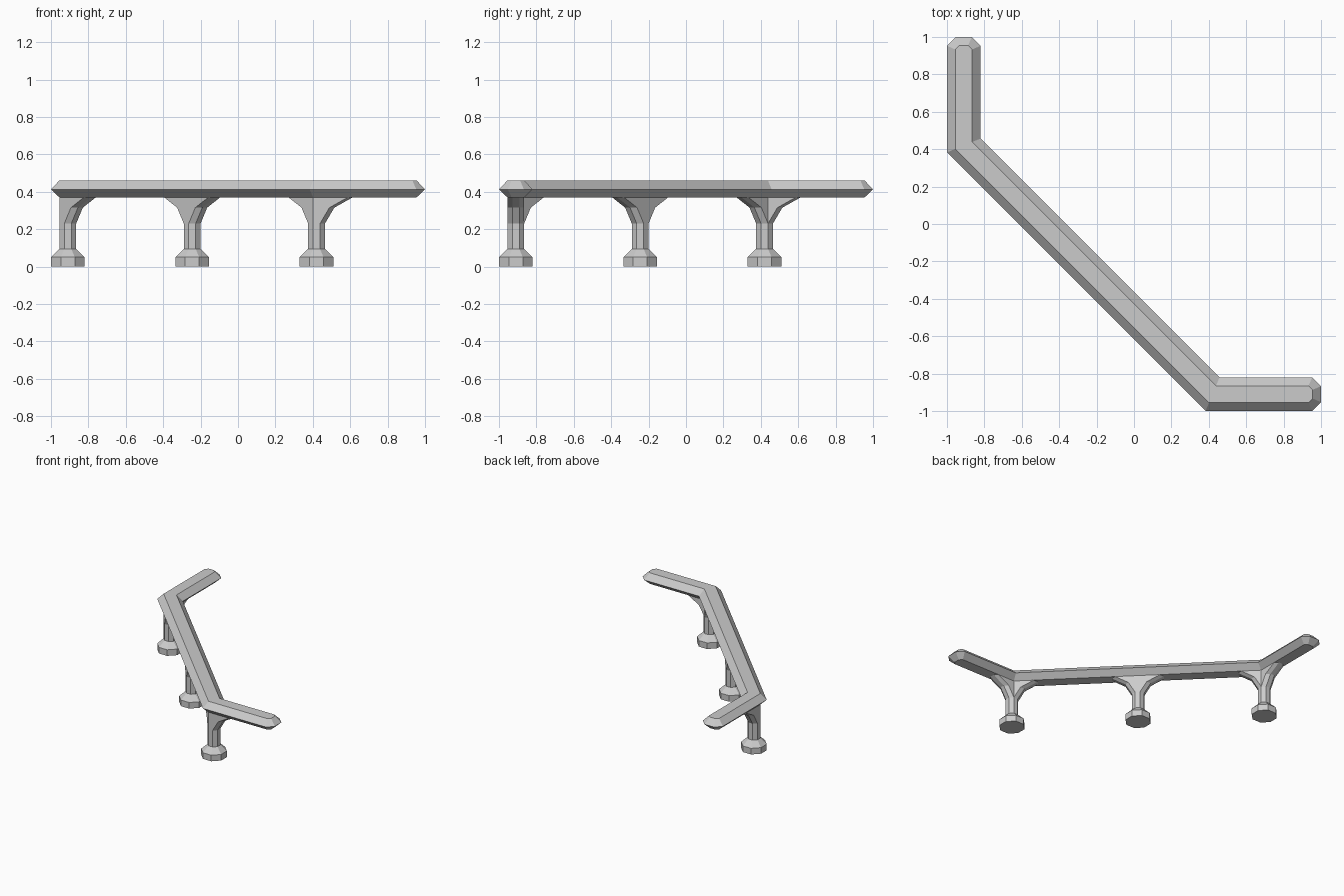
import bpy
import math
from mathutils import Vector

if "Cube" in bpy.data.objects:
    bpy.data.objects.remove(bpy.data.objects["Cube"])

PATH = [Vector(p) for p in ((-0.91, 1.0), (-0.91, 0.42), (0.42, -0.91), (1.0, -0.91))]
DIRS = [(b - a).normalized() for a, b in zip(PATH, PATH[1:])]


def normal(d):
    return Vector((-d.y, d.x))


def loft(name, rings):
    """Skin closed rings of equal length and cap both ends."""
    n = len(rings[0])
    verts = [p for ring in rings for p in ring]
    faces = [tuple(reversed(range(n))), tuple(range(len(verts) - n, len(verts)))]
    for r in range(len(rings) - 1):
        for i in range(n):
            j = (i + 1) % n
            faces.append((r * n + i, r * n + j, (r + 1) * n + j, (r + 1) * n + i))
    mesh = bpy.data.meshes.new(name)
    mesh.from_pydata(verts, [], faces)
    mesh.update()
    obj = bpy.data.objects.new(name, mesh)
    bpy.context.collection.objects.link(obj)
    return obj


def rail_side(side, w, inset, cut):
    """One side of the rail outline, from the first end to the last."""
    pts = []
    d, n = DIRS[0], normal(DIRS[0]) * side
    pts.append(PATH[0] + d * inset + n * (w - cut))
    pts.append(PATH[0] + d * (inset + cut) + n * w)
    for k in (1, 2):
        n1, n2 = normal(DIRS[k - 1]) * side, normal(DIRS[k]) * side
        m = (n1 + n2).normalized()
        pts.append(PATH[k] + m * (w / m.dot(n1)))
    d, n = DIRS[-1], normal(DIRS[-1]) * side
    pts.append(PATH[3] - d * (inset + cut) + n * w)
    pts.append(PATH[3] - d * inset + n * (w - cut))
    return pts


def rail_ring(w, inset, cut, z):
    outline = rail_side(-1, w, inset, cut) + rail_side(1, w, inset, cut)[::-1]
    return [(p.x, p.y, z) for p in outline]


def octagon(c, apothem, z):
    r = apothem / math.cos(math.pi / 8)
    angles = [math.pi / 8 + i * math.pi / 4 for i in range(8)]
    return [(c.x + r * math.cos(a), c.y + r * math.sin(a), z) for a in angles]


def bracket_ring(c, d, shift, z):
    n, a, h = normal(d), 0.045, 0.0186
    section = ((0, -a), (shift + h, -a), (shift + a, -h),
               (shift + a, h), (shift + h, a), (0, a))
    pts = [c + d * s + n * t for s, t in section]
    return [(p.x, p.y, z) for p in pts]


# Bevelled rail with chamfered ends
loft("rail", [rail_ring(0.045, 0.045, 0.022, 0.37),
              rail_ring(0.09, 0.0, 0.047, 0.413),
              rail_ring(0.045, 0.045, 0.022, 0.46)])

# Posts with feet, and flared brackets following the rail both ways
posts = [("left", PATH[1], -DIRS[0], DIRS[1]),
         ("middle", (PATH[1] + PATH[2]) / 2, -DIRS[1], DIRS[1]),
         ("right", PATH[2], -DIRS[1], DIRS[2])]
for label, c, back, ahead in posts:
    loft(label + "_post", [octagon(c, 0.09, 0.0), octagon(c, 0.09, 0.05),
                           octagon(c, 0.045, 0.095), octagon(c, 0.045, 0.372)])
    for end, d in (("back", back), ("front", ahead)):
        loft(f"{label}_{end}_bracket", [bracket_ring(c, d, s, z) for s, z in
                                        ((0.0, 0.23), (0.05, 0.315), (0.15, 0.371))])
